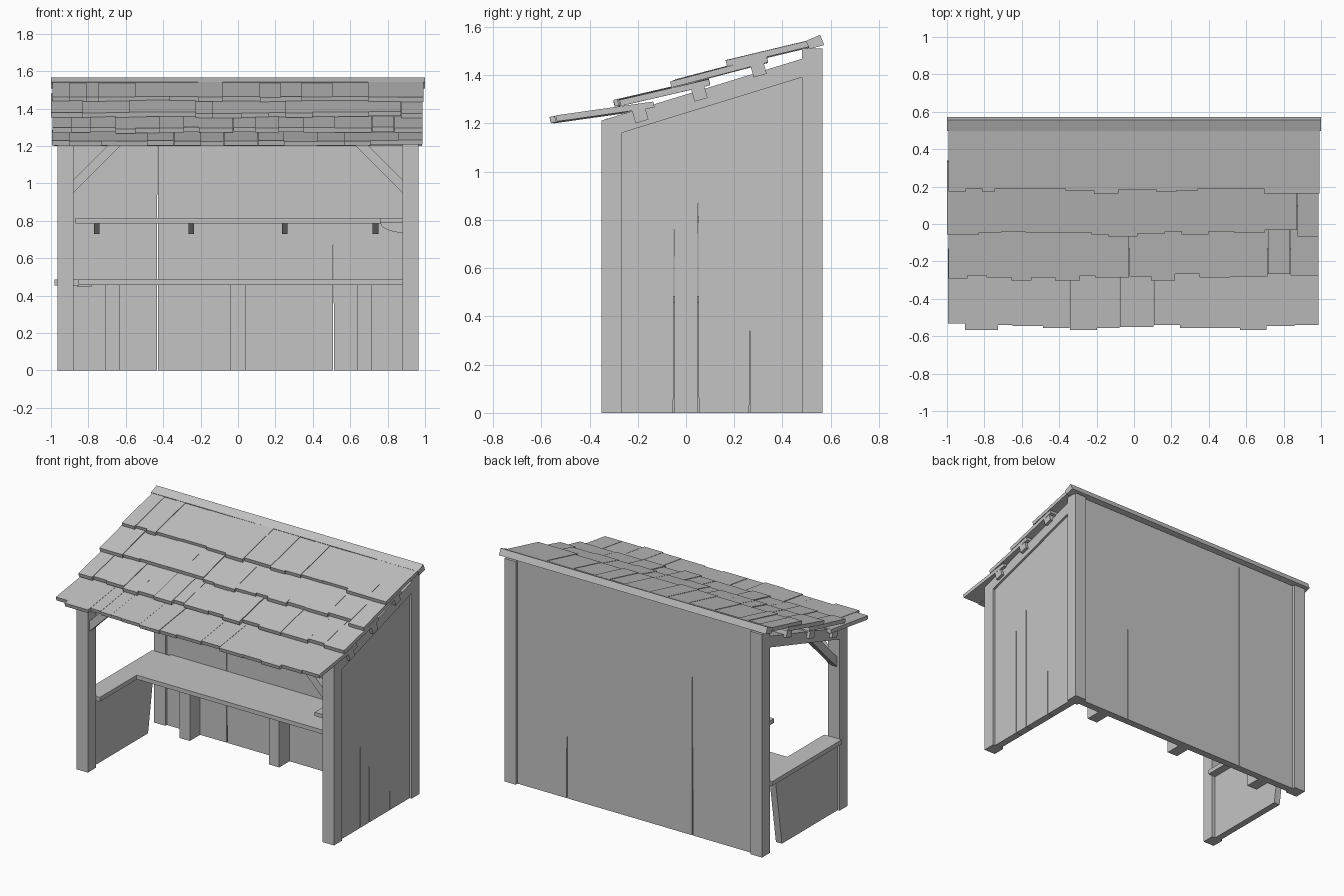
import bpy, bmesh, math, random
from mathutils import Vector

random.seed(7)
if "Cube" in bpy.data.objects:
    bpy.data.objects.remove(bpy.data.objects["Cube"])


def material(name, value):
    mat = bpy.data.materials.new(name)
    mat.use_nodes = True
    color = (value, value, value, 1)
    mat.diffuse_color = color
    mat.node_tree.nodes["Principled BSDF"].inputs["Base Color"].default_value = color
    return mat


GREY = material("plain grey", 0.55)
DARK = material("dark grey", 0.09)


def finish(name, bm, mat):
    bmesh.ops.recalc_face_normals(bm, faces=bm.faces)
    mesh = bpy.data.meshes.new(name)
    bm.to_mesh(mesh)
    bm.free()
    mesh.materials.append(mat)
    obj = bpy.data.objects.new(name, mesh)
    bpy.context.collection.objects.link(obj)
    return obj


def add_prism(bm, outline, axis, start, end):
    """Extrude a flat outline along x or y; outlines hold (other axis, z)."""
    def place(p, d):
        return (d, p[0], p[1]) if axis == "x" else (p[0], d, p[1])
    face = bm.faces.new([bm.verts.new(place(p, start)) for p in outline])
    moved = bmesh.ops.extrude_face_region(bm, geom=[face])["geom"]
    shift = Vector(place((0, 0), end - start))
    bmesh.ops.translate(bm, vec=shift, verts=[v for v in moved if isinstance(v, bmesh.types.BMVert)])


def prism(name, outline, axis, start, end, mat=GREY):
    bm = bmesh.new()
    add_prism(bm, outline, axis, start, end)
    return finish(name, bm, mat)


def box(name, x, y, z, mat=GREY):
    return prism(name, [(y[0], z[0]), (y[1], z[0]), (y[1], z[1]), (y[0], z[1])], "x", x[0], x[1], mat)


def slope(y, base):
    return base + 0.308 * (y + 0.35)


def slits(cuts):
    """Narrow gaps between boards, opening from the bottom edge."""
    points = []
    for pos, height in cuts:
        points += [(pos - 0.003, 0), (pos - 0.001, height), (pos + 0.001, height), (pos + 0.003, 0)]
    return points


FRONT, FRONT_IN, BACK_IN, BACK = -0.35, -0.265, 0.48, 0.565
IN, OUT = 0.88, 0.965

# Corner posts and side rafters
for side, s in (("right", -1), ("left", 1)):
    xs = sorted((s * IN, s * OUT))
    prism(side + "_front_post", [(FRONT, 0), (FRONT_IN, 0), (FRONT_IN, slope(FRONT_IN, 1.135)),
          (FRONT, slope(FRONT, 1.135))], "x", *xs)
    box(side + "_back_post", xs, (BACK_IN, BACK), (0, 1.51))
    prism(side + "_rafter", [(FRONT, slope(FRONT, 1.135)), (BACK_IN, slope(BACK_IN, 1.135)),
          (BACK_IN, slope(BACK_IN, 1.212)), (FRONT, slope(FRONT, 1.212))], "x", *xs)
    # Diagonal braces of the front opening
    prism(side + "_front_brace", [(s * IN, 0.95), (s * IN, 1.02), (s * 0.68, 1.22), (s * 0.61, 1.22)],
          "y", -0.33, -0.285)

# Diagonal brace above the side opening
prism("side_brace", [(FRONT_IN, 0.97), (FRONT_IN, 1.04), (-0.09, 1.215), (0, 1.235)], "x", -0.945, -0.9)

# Full side wall, with a sloping top
prism("tall_side_wall", [(FRONT_IN, 0)] + slits([(-0.05, 0.76), (0.05, 0.87), (0.265, 0.34)])
      + [(BACK_IN, 0), (BACK_IN, slope(BACK_IN, 1.14)), (FRONT_IN, slope(FRONT_IN, 1.14))],
      "x", 0.9, 0.95)

# Back wall
prism("back_wall", [(-IN, 0)] + slits([(-0.43, 1.48), (0.51, 0.67)])
      + [(IN, 0), (IN, 1.51), (-IN, 1.51)], "y", 0.495, 0.545)

# Low side wall with a slanted end, and its counter
prism("low_side_wall", [(FRONT_IN, 0), (0.33, 0), (0.4, 0.455), (FRONT_IN, 0.455)], "x", -0.95, -0.905)
box("side_counter", (-0.98, -0.85), (FRONT_IN, BACK_IN), (0.455, 0.485))
box("counter_bracket", (-0.86, -0.78), (0.15, BACK_IN), (0.45, 0.456))

# Bench along the back wall with three legs
box("bench_top", (-0.85, 0.9), (0.13, 0.495), (0.457, 0.485))
for i, x in enumerate((-0.67, 0, 0.675)):
    box(f"bench_leg_{i}", (x - 0.039, x + 0.039), (0.385, 0.495), (0, 0.457))

# Upper shelf with brackets, and a short return along the tall wall
box("upper_shelf", (-0.87, IN), (0.3, 0.495), (0.787, 0.815))
for i, x in enumerate((-0.755, -0.25, 0.25, 0.735)):
    box(f"shelf_bracket_{i}", (x - 0.015, x + 0.015), (0.32, 0.495), (0.73, 0.787), DARK)
box("return_shelf", (0.76, 0.9), (FRONT_IN, 0.3), (0.79, 0.815))
curve = [(0.9 - 0.14 * math.sin(t * math.pi / 10), 0.735 + 0.055 * (1 - math.cos(t * math.pi / 10)))
         for t in range(6)]
prism("return_shelf_bracket", [(0.9, 0.79)] + curve, "y", 0.0, 0.03)

# Purlins resting on the rafters
for i, (y, z) in enumerate(((-0.19, 1.235), (0.055, 1.325), (0.3, 1.425))):
    purlin = box(f"purlin_{i}", (-0.985, 0.985), (-0.028, 0.028), (-0.028, 0.028))
    purlin.location = (0, y, z)
    purlin.rotation_euler.x = 0.28


# Overlapping courses of uneven roof boards: front and rear of each underside
def roof_course(name, y0, z0, y1, z1, thick=0.025):
    bm = bmesh.new()
    x = -0.99 + random.uniform(-0.01, 0.01)
    while x < 0.985:
        nxt = x + random.uniform(0.07, 0.2)
        if nxt > 0.93:
            nxt = 0.99 + random.uniform(-0.01, 0.01)
        front = y0 + random.choice((-0.015, -0.005, 0, 0.005, 0.01, 0.02))
        lift = random.uniform(-0.003, 0.004)
        tilt = (z1 - z0) / (y1 - y0)
        za = z0 + tilt * (front - y0) + lift
        zb = z1 + lift
        add_prism(bm, [(front, za), (y1, zb), (y1 - 0.006, zb + thick), (front - 0.006, za + thick)],
                  "x", x, nxt - 0.0005)
        x = nxt
    finish(name, bm, GREY)


roof_course("roof_course_1", -0.545, 1.203, -0.13, 1.262)
roof_course("roof_course_2", -0.28, 1.272, 0.1, 1.36)
roof_course("roof_course_3", -0.045, 1.352, 0.34, 1.453)
roof_course("roof_course_4", 0.185, 1.438, 0.52, 1.518)

# Ridge board capping the rear edge
prism("ridge_board", [(0.497, 1.542), (0.556, 1.567), (0.573, 1.525), (0.512, 1.508)], "x", -1, 1)
